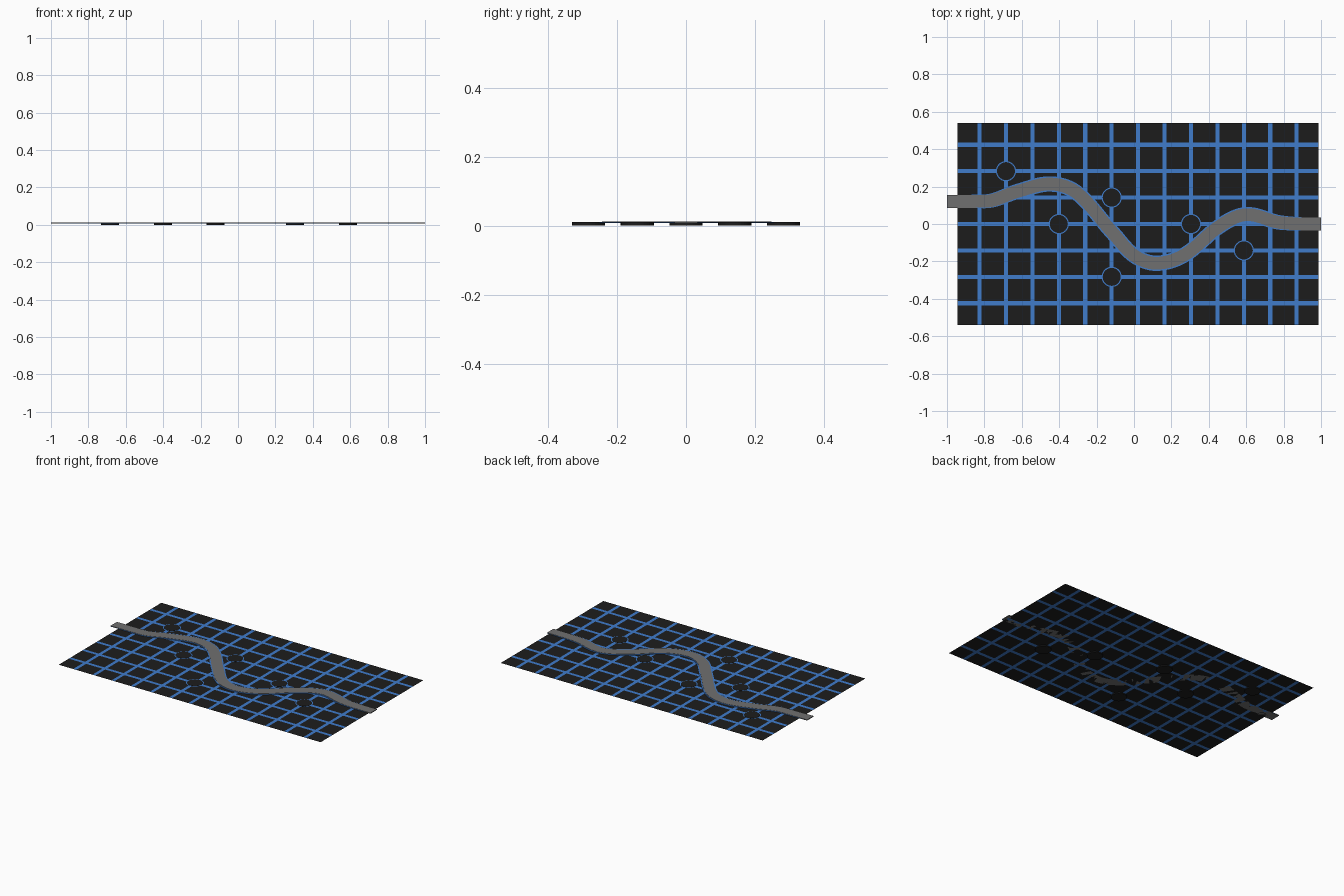
import bpy, bmesh, math
from mathutils import Vector, geometry

if "Cube" in bpy.data.objects:
    bpy.data.objects.remove(bpy.data.objects["Cube"])

def material(name, rgb):
    m = bpy.data.materials.new(name)
    m.diffuse_color = (*rgb, 1)
    m.use_nodes = True
    m.node_tree.nodes["Principled BSDF"].inputs["Base Color"].default_value = m.diffuse_color
    return m

BLACK = material("black", (0.012, 0.012, 0.012))
BLUE = material("blue", (0.05, 0.2, 0.6))
GREY = material("road grey", (0.16, 0.16, 0.16))

def finish(name, bm, *mats):
    me = bpy.data.meshes.new(name)
    bm.to_mesh(me)
    bm.free()
    for m in mats:
        me.materials.append(m)
    ob = bpy.data.objects.new(name, me)
    bpy.context.collection.objects.link(ob)
    return ob

CX, STEP, LINE = 0.022, 0.1413, 0.011
PLANE_Z = 0.007

# Flat board: black cells separated by blue lines
def cuts(centre, count, half):
    out = [centre - half]
    for i in range(-count, count + 1):
        out += [centre + i * STEP - LINE, centre + i * STEP + LINE]
    return out + [centre + half]

xs, ys = cuts(CX, 6, 0.965), cuts(0, 3, 0.54)
bm = bmesh.new()
grid = [[bm.verts.new((x, y, PLANE_Z)) for y in ys] for x in xs]
for i in range(len(xs) - 1):
    for j in range(len(ys) - 1):
        f = bm.faces.new((grid[i][j], grid[i + 1][j], grid[i + 1][j + 1], grid[i][j + 1]))
        f.material_index = 1 if i % 2 or j % 2 else 0
finish("grid_board", bm, BLACK, BLUE)

# Round nodes on grid crossings, each with a flat blue rim
NODES = [(-5, 2), (-3, 0), (-1, 1), (-1, -2), (2, 0), (4, -1)]
for n, (i, j) in enumerate(NODES):
    c = Vector((CX + i * STEP, j * STEP, 0))
    bm = bmesh.new()
    res = bmesh.ops.create_cone(bm, cap_ends=True, segments=32, radius1=0.048, radius2=0.048, depth=0.01)
    bmesh.ops.translate(bm, verts=res["verts"], vec=c + Vector((0, 0, 0.005)))
    finish(f"node_{n}", bm, BLACK)
    bm = bmesh.new()
    rings = [[bm.verts.new(c + Vector((r * math.cos(a), r * math.sin(a), 0.009)))
              for a in (k * math.tau / 32 for k in range(32))] for r in (0.047, 0.054)]
    for k in range(32):
        l = (k + 1) % 32
        bm.faces.new((rings[0][k], rings[1][k], rings[1][l], rings[0][l]))
    finish(f"node_rim_{n}", bm, BLUE)

# Winding road: smooth centre line through a few points
PATH = [(-1, .12), (-.8, .121), (-.62, .175), (-.45, .214), (-.31, .17), (-.12, -.04),
        (.0, -.168), (.12, -.21), (.27, -.165), (.46, -.01), (.6, .05), (.78, .008), (1, 0)]
P = [Vector((*p, 0)) for p in PATH]
tang = [(P[min(k + 1, len(P) - 1)] - P[max(k - 1, 0)]).normalized() for k in range(len(P))]
tang[0] = tang[1] = tang[-1] = Vector((1, 0, 0))
line = []
for k in range(len(P) - 1):
    d = (P[k + 1] - P[k]).length / 3
    seg = geometry.interpolate_bezier(P[k], P[k] + tang[k] * d, P[k + 1] - tang[k + 1] * d, P[k + 1], 11)
    line += seg if k == 0 else seg[1:]

def ribbon(name, z0, z1, half, mat):
    bm = bmesh.new()
    rows = []
    for k, p in enumerate(line):
        t = (line[min(k + 1, len(line) - 1)] - line[max(k - 1, 0)]).normalized()
        s = Vector((-t.y, t.x, 0)) * half(p.x)
        rows.append([bm.verts.new(q + Vector((0, 0, z)))
                     for q, z in ((p - s, z0), (p - s, z1), (p + s, z1), (p + s, z0))])
    for a, b in zip(rows, rows[1:]):
        for e in range(4):
            g = (e + 1) % 4
            bm.faces.new((a[e], b[e], b[g], a[g]))
    bm.faces.new(rows[0])
    bm.faces.new(rows[-1][::-1])
    bmesh.ops.recalc_face_normals(bm, faces=bm.faces)
    finish(name, bm, mat)

# The blue edging fades out toward the straight ends
def edging(x):
    fade = min(1, max(0, (x + 0.95) / 0.35), max(0, (0.95 - x) / 0.25))
    return 0.034 + 0.007 * fade

ribbon("road", 0.007, 0.012, lambda x: 0.034, GREY)
ribbon("road_edging", 0.0072, 0.0105, edging, BLUE)
